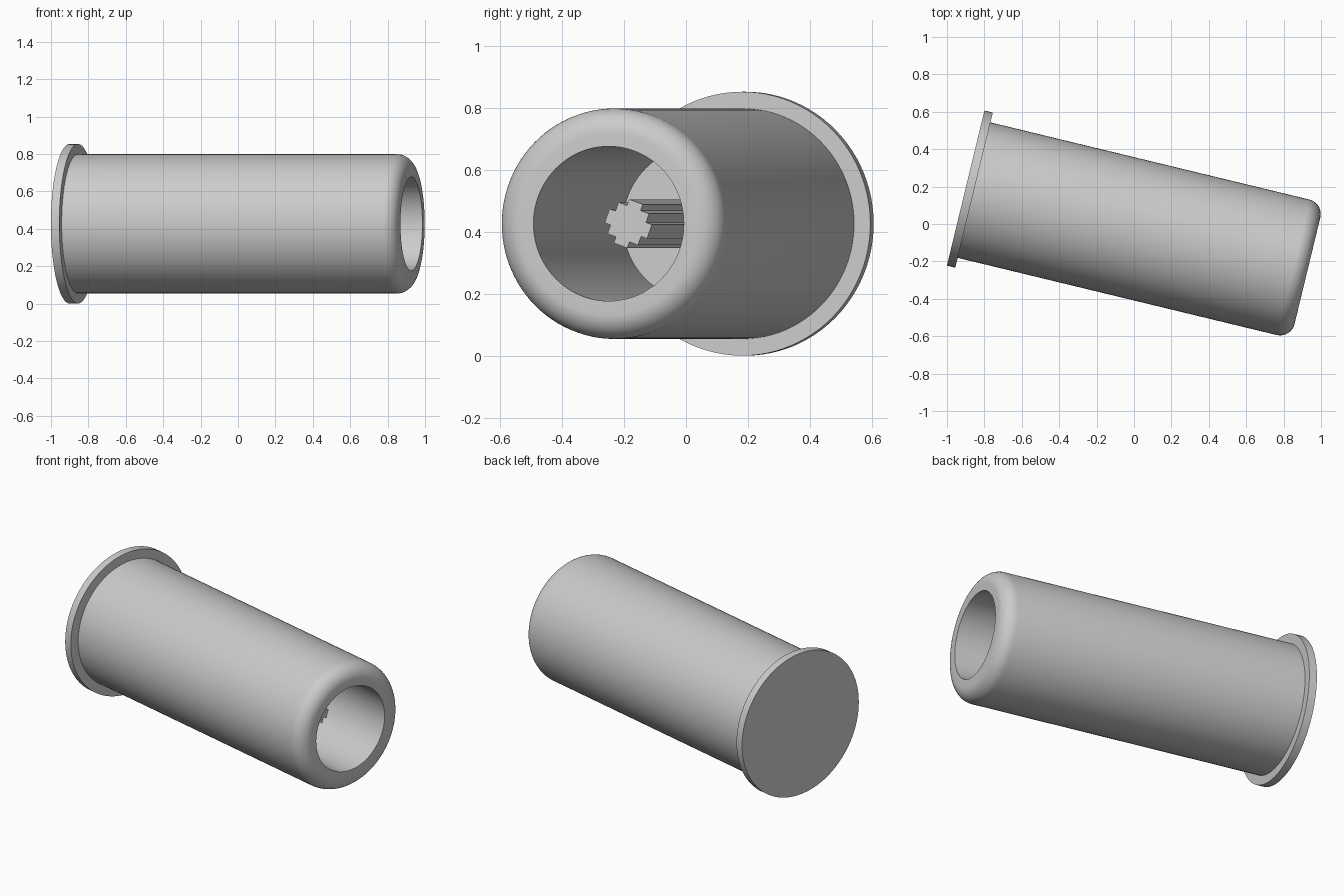
import bpy, bmesh, math
from mathutils import Matrix, Vector

if "Cube" in bpy.data.objects:
    bpy.data.objects.remove(bpy.data.objects["Cube"])

# Dimensions along and around the tilted axis
TILT = math.radians(-13.6)
LENGTH, FLANGE_T, FLOOR, TIP = 1.88, 0.046, 0.65, 1.61
R_FLANGE, R_BODY, R_BORE, FILLET = 0.4265, 0.3725, 0.25, 0.08
PLACE = Matrix.Translation((-0.9, 0.192, R_FLANGE)) @ Matrix.Rotation(TILT, 4, 'Z')

grey = bpy.data.materials.new("light_grey")
grey.use_nodes = True
colour = (0.6, 0.6, 0.6, 1)
grey.diffuse_color = colour
grey.node_tree.nodes["Principled BSDF"].inputs["Base Color"].default_value = colour


def finish(bm, name):
    bmesh.ops.remove_doubles(bm, verts=bm.verts, dist=1e-5)
    bmesh.ops.recalc_face_normals(bm, faces=bm.faces)
    mesh = bpy.data.meshes.new(name)
    bm.to_mesh(mesh)
    bm.free()
    mesh.materials.append(grey)
    obj = bpy.data.objects.new(name, mesh)
    obj.matrix_world = PLACE
    bpy.context.collection.objects.link(obj)
    bpy.ops.object.select_all(action='DESELECT')
    obj.select_set(True)
    bpy.context.view_layer.objects.active = obj
    bpy.ops.object.shade_smooth_by_angle(angle=math.radians(30))
    return obj


# Flanged sleeve: lathed profile with rounded mouth and blind bore
profile = [(0, 0), (0, R_FLANGE), (FLANGE_T, R_FLANGE), (FLANGE_T, R_BODY)]
for i in range(11):
    a = math.pi / 2 * i / 10
    profile.append((LENGTH - FILLET + FILLET * math.sin(a),
                    R_BODY - FILLET + FILLET * math.cos(a)))
profile += [(LENGTH, R_BORE), (FLOOR, R_BORE), (FLOOR, 0)]
bm = bmesh.new()
verts = [bm.verts.new((x, 0, r)) for x, r in profile]
edges = [bm.edges.new(pair) for pair in zip(verts, verts[1:])]
bmesh.ops.spin(bm, geom=verts + edges, cent=(0, 0, 0), axis=(1, 0, 0),
               angle=math.tau, steps=96, use_merge=True)
finish(bm, "flanged_sleeve")

# Splined post: square core with a rib on each side, extruded from the bore floor
ARM, HALF, CORE = 0.075, 0.024, 0.054
quarter = [(CORE, -CORE), (CORE, -HALF), (ARM, -HALF), (ARM, HALF), (CORE, HALF)]
bm = bmesh.new()
ring = []
for k in range(4):
    turn = Matrix.Rotation(math.radians(70 + 90 * k), 4, 'X')
    ring += [bm.verts.new(turn @ Vector((FLOOR, y, z))) for y, z in quarter]
base = bm.faces.new(ring)
out = bmesh.ops.extrude_face_region(bm, geom=[base], use_keep_orig=True)
moved = [g for g in out["geom"] if isinstance(g, bmesh.types.BMVert)]
bmesh.ops.translate(bm, verts=moved, vec=(TIP - FLOOR, 0, 0))
finish(bm, "splined_post")
